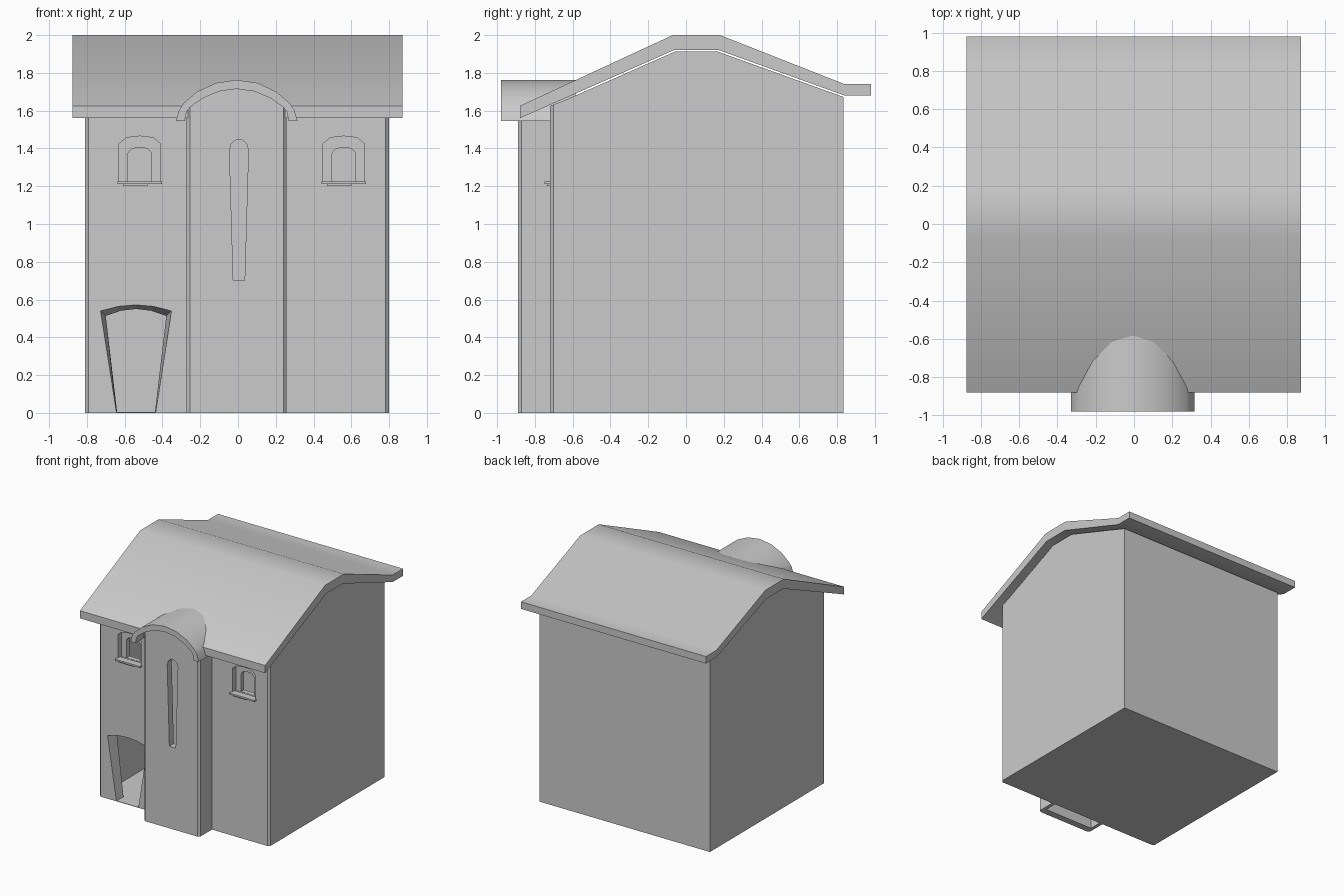
import bpy, bmesh, math

if "Cube" in bpy.data.objects:
    bpy.data.objects.remove(bpy.data.objects["Cube"])


def finish(name, bm):
    bmesh.ops.recalc_face_normals(bm, faces=bm.faces)
    me = bpy.data.meshes.new(name)
    bm.to_mesh(me)
    bm.free()
    ob = bpy.data.objects.new(name, me)
    bpy.context.collection.objects.link(ob)
    return ob


def loft(ring_a, ring_b):
    bm = bmesh.new()
    a = [bm.verts.new(p) for p in ring_a]
    b = [bm.verts.new(p) for p in ring_b]
    bm.faces.new(a)
    bm.faces.new(b[::-1])
    for i in range(len(a)):
        j = (i + 1) % len(a)
        bm.faces.new((a[j], a[i], b[i], b[j]))
    bm.normal_update()
    return bm


def along_y(prof, y0, y1, prof2=None):
    return loft([(x, y0, z) for x, z in prof], [(x, y1, z) for x, z in (prof2 or prof)])


def along_x(prof, x0, x1):
    return loft([(x0, y, z) for y, z in prof], [(x1, y, z) for y, z in prof])


def box(x0, x1, y0, y1, z0, z1):
    return along_y([(x0, z0), (x1, z0), (x1, z1), (x0, z1)], y0, y1)


def bevel_front(bm, y, width):
    es = [e for e in bm.edges if all(abs(v.co.y - y) < 1e-4 for v in e.verts)
          and abs(e.verts[0].co.x - e.verts[1].co.x) < 1e-4
          and e.calc_length() > 0.5]
    bmesh.ops.bevel(bm, geom=es, offset=width, segments=1, affect='EDGES')


def cut(ob, bm):
    cutter = finish("cutter", bm)
    cutter.hide_render = True
    mod = ob.modifiers.new("cut", 'BOOLEAN')
    mod.operation, mod.solver, mod.object = 'DIFFERENCE', 'EXACT', cutter
    bpy.context.view_layer.objects.active = ob
    bpy.ops.object.modifier_apply(modifier=mod.name)
    bpy.data.objects.remove(cutter)


def smooth(ob):
    bpy.ops.object.select_all(action='DESELECT')
    ob.select_set(True)
    bpy.context.view_layer.objects.active = ob
    bpy.ops.object.shade_smooth_by_angle(angle=math.radians(30))


def arch(cx, w, z0, shoulder, top, n=6, w_base=None):
    # Opening outline: base corners, then an arc between the shoulders
    wb = w if w_base is None else w_base
    pts = [(cx - wb, z0), (cx + wb, z0)]
    for i in range(n + 1):
        t = 1 - 2 * i / n
        pts.append((cx + w * t, shoulder + (top - shoulder) * math.sqrt(max(0, 1 - abs(t) ** 2.0))))
    return pts


LEFT, RIGHT, FRONT, INNER, BACK = -0.81, 0.80, -0.72, -0.63, 0.835

# Hollow house shell, open towards the front wall
bm = along_x([(INNER, 0), (INNER, 1.66), (-0.06, 1.912), (0.17, 1.912),
              (BACK, 1.672), (BACK, 0)], LEFT, RIGHT)
bmesh.ops.recalc_face_normals(bm, faces=bm.faces)
front = [f for f in bm.faces if all(abs(v.co.y - INNER) < 1e-4 for v in f.verts)]
bmesh.ops.delete(bm, geom=front, context='FACES_ONLY')
finish("house_shell", bm)

# Thick front wall with chamfered corners
bm = along_x([(FRONT, 0), (FRONT, 1.625), (INNER, 1.66), (INNER, 0)], LEFT, RIGHT)
bevel_front(bm, FRONT, 0.018)
wall = finish("front_wall", bm)

# Recessed arched windows and their sills
for side, cx in (("left", -0.52), ("right", 0.56)):
    cut(wall, along_y(arch(cx, 0.11, 1.22, 1.425, 1.465), -0.8, -0.67))
    cut(wall, along_y(arch(cx, 0.063, 1.222, 1.375, 1.405), -0.8, -0.55))
    finish("window_sill_" + side,
           box(cx - 0.118, cx + 0.118, -0.75, -0.69, 1.212, 1.226))
    finish("window_sill_base_" + side,
           box(cx - 0.09, cx + 0.04, -0.737, -0.70, 1.2, 1.212))

# Splayed doorway, narrower at the foot
def door(w, wb, sh, top):
    return [(-0.54 - wb, 0.004), (-0.54 + wb, 0.004)] + [
        (-0.54 + w * t, top - (top - sh) * t * t) for t in (1, 0.5, 0, -0.5, -1)]


cut(wall, along_y(door(0.188, 0.104, 0.54, 0.572), FRONT - 0.001, INNER + 0.001,
                  door(0.16, 0.10, 0.513, 0.55)))

# Tower in the middle, hollow from below, arched under the dormer roof
CX = -0.007
half = [(0.265, 1.60), (0.22, 1.665), (0.12, 1.72), (0, 1.74)]
prof = [(CX - 0.265, 0), (CX + 0.265, 0)] + [(CX + x, z) for x, z in half] \
    + [(CX - x, z) for x, z in half[-2::-1]]
bm = along_y(prof, -0.89, -0.70)
bevel_front(bm, -0.89, 0.018)
tower = finish("tower", bm)
cut(tower, box(CX - 0.235, CX + 0.235, -0.83, -0.65, -0.1, 1.55))
# Long tapered slit window
slit = [(-0.025, 0.70), (0.035, 0.70), (0.055, 1.39), (0.045, 1.425), (0.02, 1.447),
        (-0.01, 1.447), (-0.035, 1.425), (-0.045, 1.39)]
cut(tower, along_y(slit, -0.95, -0.80))

# Main roof slab with kicked-out rear eave
roof = finish("main_roof", along_x(
    [(-0.88, 1.56), (-0.06, 1.922), (0.17, 1.922), (0.84, 1.68), (0.98, 1.68),
     (0.98, 1.74), (0.84, 1.74), (0.18, 2.0), (-0.07, 2.0), (-0.88, 1.625)], -0.875, 0.872))
smooth(roof)

# Barrel dormer roof over the tower
outer = [(0.322, 1.545), (0.305, 1.605), (0.28, 1.64), (0.21, 1.70), (0.11, 1.747), (0, 1.763)]
inner = [(0.275, 1.545), (0.265, 1.595), (0.245, 1.62), (0.18, 1.665), (0.095, 1.702), (0, 1.715)]
full = lambda h: [(CX + x, z) for x, z in h] + [(CX - x, z) for x, z in h[-2::-1]]
dormer = finish("dormer_roof", along_y(full(outer) + full(inner)[::-1], -0.98, -0.585))
smooth(dormer)
